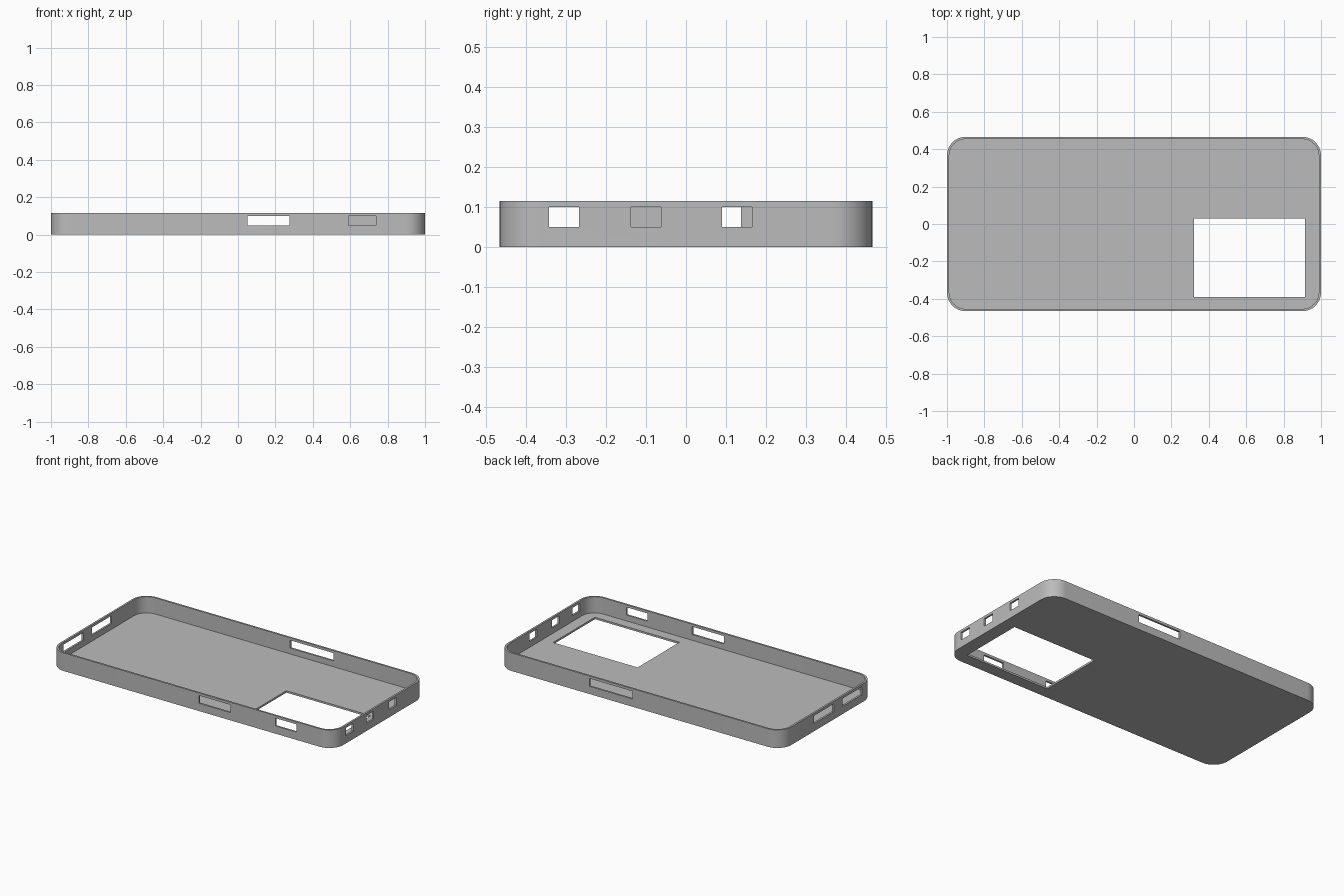
import bpy, bmesh
from math import cos, sin, pi, radians

cube = bpy.data.objects.get("Cube")
if cube:
    bpy.data.objects.remove(cube, do_unlink=True)

HALF_X, HALF_Y, HEIGHT = 1.0, 0.466, 0.115
RADIUS, WALL, FLOOR = 0.1, 0.012, 0.012
SLOT_LOW, SLOT_HIGH = 0.049, 0.099

grey = bpy.data.materials.new("matte grey")
grey.use_nodes = True
colour = (0.5, 0.5, 0.5, 1)
grey.diffuse_color = colour
grey.node_tree.nodes["Principled BSDF"].inputs["Base Color"].default_value = colour


def prism(name, outline, low, high):
    """Extrude a closed outline straight up."""
    bm = bmesh.new()
    base = bm.faces.new([bm.verts.new((x, y, low)) for x, y in outline])
    top = bmesh.ops.extrude_face_region(bm, geom=[base])["geom"]
    for v in top:
        if isinstance(v, bmesh.types.BMVert):
            v.co.z = high
    bmesh.ops.recalc_face_normals(bm, faces=bm.faces)
    mesh = bpy.data.meshes.new(name)
    bm.to_mesh(mesh)
    bm.free()
    mesh.materials.append(grey)
    obj = bpy.data.objects.new(name, mesh)
    bpy.context.collection.objects.link(obj)
    return obj


def rounded(hx, hy, r, steps=12):
    """Outline of a rectangle with rounded corners."""
    points = []
    for i, (sx, sy) in enumerate([(1, 1), (-1, 1), (-1, -1), (1, -1)]):
        for k in range(steps + 1):
            a = (i + k / steps) * pi / 2
            points.append((sx * (hx - r) + r * cos(a), sy * (hy - r) + r * sin(a)))
    return points


def box(name, x0, x1, y0, y1, low, high):
    return prism(name, [(x0, y0), (x1, y0), (x1, y1), (x0, y1)], low, high)


# Shell: a rounded slab hollowed from above
case = prism("case_shell", rounded(HALF_X, HALF_Y, RADIUS), 0, HEIGHT)
cutters = [prism("hollow", rounded(HALF_X - WALL, HALF_Y - WALL, RADIUS - WALL),
                 FLOOR, HEIGHT + 0.1)]

# Camera window through the floor
cutters.append(box("camera_window", 0.32, 0.915, -0.39, 0.03, -0.1, 0.04))

# Button slots in the long walls: side, start, end
for side, a, b in [(-1, 0.05, 0.275), (-1, 0.59, 0.737), (1, 0.05, 0.355)]:
    y = side * HALF_Y
    cutters.append(box("button_slot", a, b, y - 0.04, y + 0.04, SLOT_LOW, SLOT_HIGH))

# Port slots in the end walls: side, start, end
for side, a, b in [(1, -0.342, -0.267), (1, -0.137, -0.062), (1, 0.09, 0.165),
                   (-1, -0.345, -0.145), (-1, -0.06, 0.138)]:
    x = side * HALF_X
    cutters.append(box("port_slot", x - 0.04, x + 0.04, a, b, SLOT_LOW, SLOT_HIGH))

# Cut every opening, then bake the result
for cutter in cutters:
    mod = case.modifiers.new(cutter.name, "BOOLEAN")
    mod.operation = "DIFFERENCE"
    mod.solver = "EXACT"
    mod.object = cutter
bpy.context.view_layer.update()
case_eval = case.evaluated_get(bpy.context.evaluated_depsgraph_get())
baked = bpy.data.meshes.new_from_object(case_eval)
case.modifiers.clear()
case.data = baked
for cutter in cutters:
    bpy.data.objects.remove(cutter, do_unlink=True)

# Smooth the corners, keep the edges crisp
bpy.ops.object.select_all(action="DESELECT")
case.select_set(True)
bpy.context.view_layer.objects.active = case
bpy.ops.object.shade_smooth_by_angle(angle=radians(30))
